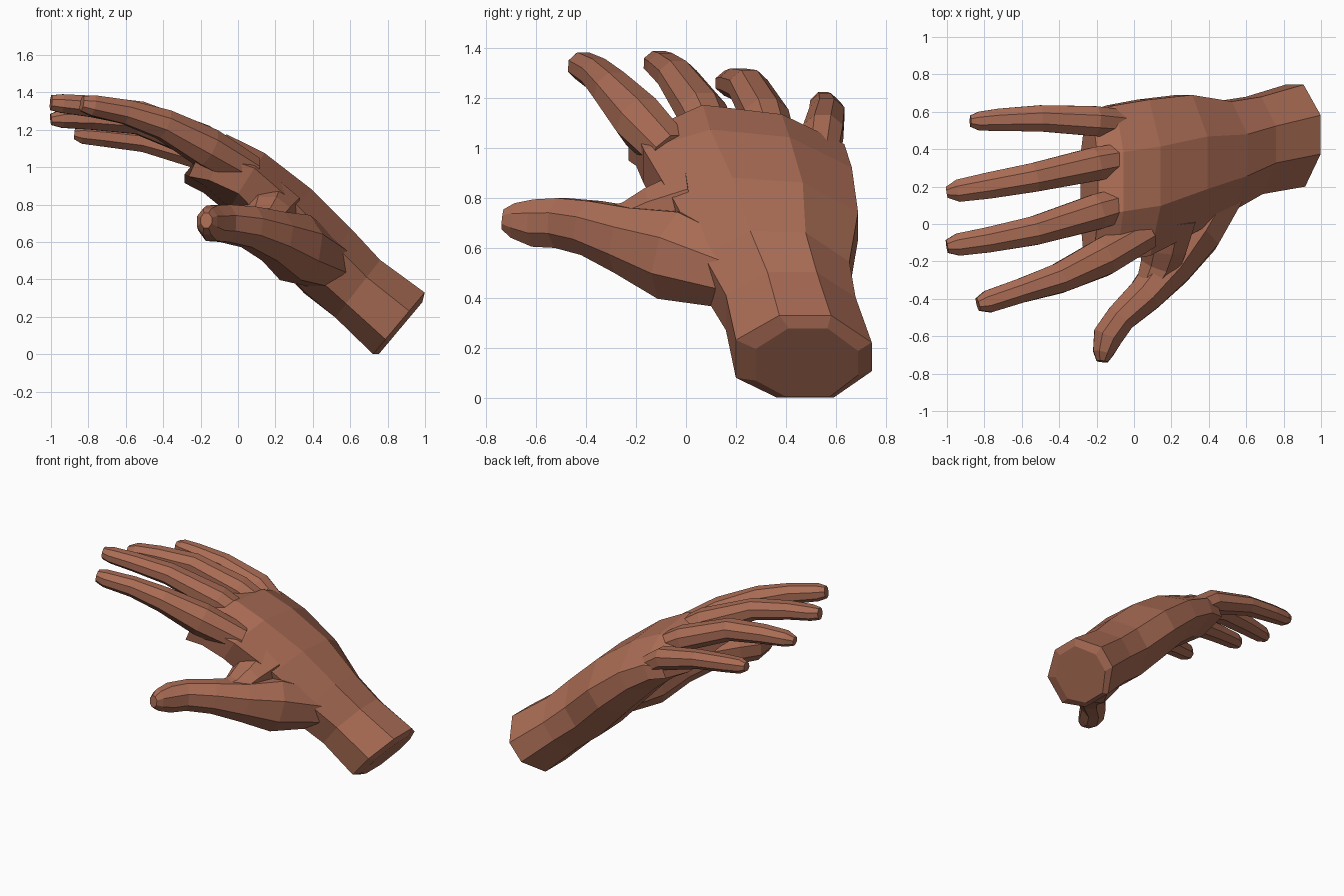
import bpy, bmesh, math
from mathutils import Vector

skin = bpy.data.materials.new("brown skin")
skin.diffuse_color = (0.40, 0.15, 0.09, 1)


def loft(name, rings):
    """Skin a list of equal-length point rings into a closed flat-faced solid."""
    bm = bmesh.new()
    loops = [[bm.verts.new(p) for p in r] for r in rings]
    n = len(loops[0])
    for a, b in zip(loops, loops[1:]):
        for i in range(n):
            j = (i + 1) % n
            bm.faces.new((a[i], a[j], b[j], b[i]))
    bm.faces.new(loops[0])
    bm.faces.new(loops[-1])
    bmesh.ops.recalc_face_normals(bm, faces=bm.faces)
    me = bpy.data.meshes.new(name)
    bm.to_mesh(me)
    bm.free()
    me.materials.append(skin)
    ob = bpy.data.objects.new(name, me)
    bpy.context.collection.objects.link(ob)
    return ob


def digit(name, stations, sides=8):
    """Tapered tube; station = (x, y, z, width, height)."""
    pts = [Vector(s[:3]) for s in stations]
    rings = []
    for i, s in enumerate(stations):
        t = (pts[min(i + 1, len(pts) - 1)] - pts[max(i - 1, 0)]).normalized()
        side = t.cross(Vector((0, 0, 1))).normalized()
        up = side.cross(t)
        k = 0.5 / math.cos(math.pi / sides)
        angs = [2 * math.pi * (q + 0.5) / sides for q in range(sides)]
        rings.append([pts[i] + side * (s[3] * k * math.cos(a)) + up * (s[4] * k * math.sin(a))
                      for a in angs])
    loft(name, rings)


# Wrist and palm: octagonal sections (x, z, lean in degrees, y min, y max, thickness, tilt)
PROFILE = [(.32, .5), (.70, .5), (1, .17), (1, -.18), (.72, -.5), (.30, -.5), (0, -.26), (0, .2)]
SECTIONS = [
    (.87, .14, 50, .28, .69, .36, 0),
    (.86, .165, 50, .20, .745, .43, 0),
    (.64, .35, 52, .16, .68, .39, 0),
    (.48, .50, 53, .07, .655, .42, .02),
    (.27, .72, 52, -.05, .69, .40, .05),
    (.05, .92, 58, -.17, .665, .35, .08),
    (-.12, 1.03, 65, -.20, .635, .30, .10),
    (-.24, 1.05, 65, -.23, .60, .22, .11),
]
rings = []
for x, z, lean, y0, y1, thick, tilt in SECTIONS:
    nx, nz = math.cos(math.radians(lean)), math.sin(math.radians(lean))
    rings.append([(x + nx * w * thick, y0 + (y1 - y0) * v,
                   z + nz * w * thick - tilt * (max(v, .2) - .4)) for v, w in PROFILE])
# let the knuckle row fall away on the index side
for r, drop in ((rings[-2], .05), (rings[-1], .07)):
    for i in (6, 7):
        r[i] = (r[i][0], r[i][1], r[i][2] - drop)
loft("wrist_and_palm", rings)

# Fingers, rooted inside the palm
digit("little_finger", [
    (.02, .53, .90, .14, .14), (-.21, .55, 1.065, .16, .15), (-.50, .565, 1.14, .14, .12),
    (-.72, .557, 1.165, .12, .11), (-.83, .55, 1.175, .10, .10), (-.875, .55, 1.18, .06, .06)])
digit("ring_finger", [
    (.06, .37, .97, .16, .14), (-.21, .32, 1.125, .18, .16), (-.53, .25, 1.245, .155, .14),
    (-.78, .205, 1.26, .14, .12), (-.94, .178, 1.26, .12, .10), (-1.0, .17, 1.255, .06, .06)])
digit("middle_finger", [
    (.06, .14, .99, .16, .14), (-.20, .065, 1.145, .19, .17), (-.53, -.035, 1.285, .155, .135),
    (-.78, -.085, 1.325, .135, .115), (-.94, -.11, 1.34, .12, .10), (-1.0, -.12, 1.345, .07, .08)])
digit("index_finger", [
    (.06, -.05, .97, .18, .18), (-.17, -.18, 1.105, .20, .21), (-.40, -.29, 1.23, .16, .16),
    (-.60, -.355, 1.295, .13, .13), (-.78, -.415, 1.33, .12, .11), (-.835, -.43, 1.34, .07, .08)])

# Thumb with its fleshy base, and the web joining it to the palm
digit("thumb", [
    (.48, .25, .48, .30, .26), (.305, -.04, .57, .32, .36), (.19, -.23, .63, .24, .27),
    (.06, -.38, .68, .19, .22), (-.07, -.50, .70, .16, .20), (-.14, -.60, .70, .16, .19),
    (-.165, -.69, .71, .11, .14), (-.17, -.735, .715, .06, .08)])
digit("thumb_web", [
    (.17, .03, .78, .32, .28), (.16, -.13, .745, .24, .20), (.14, -.22, .705, .21, .16),
    (.09, -.33, .68, .16, .16)])
